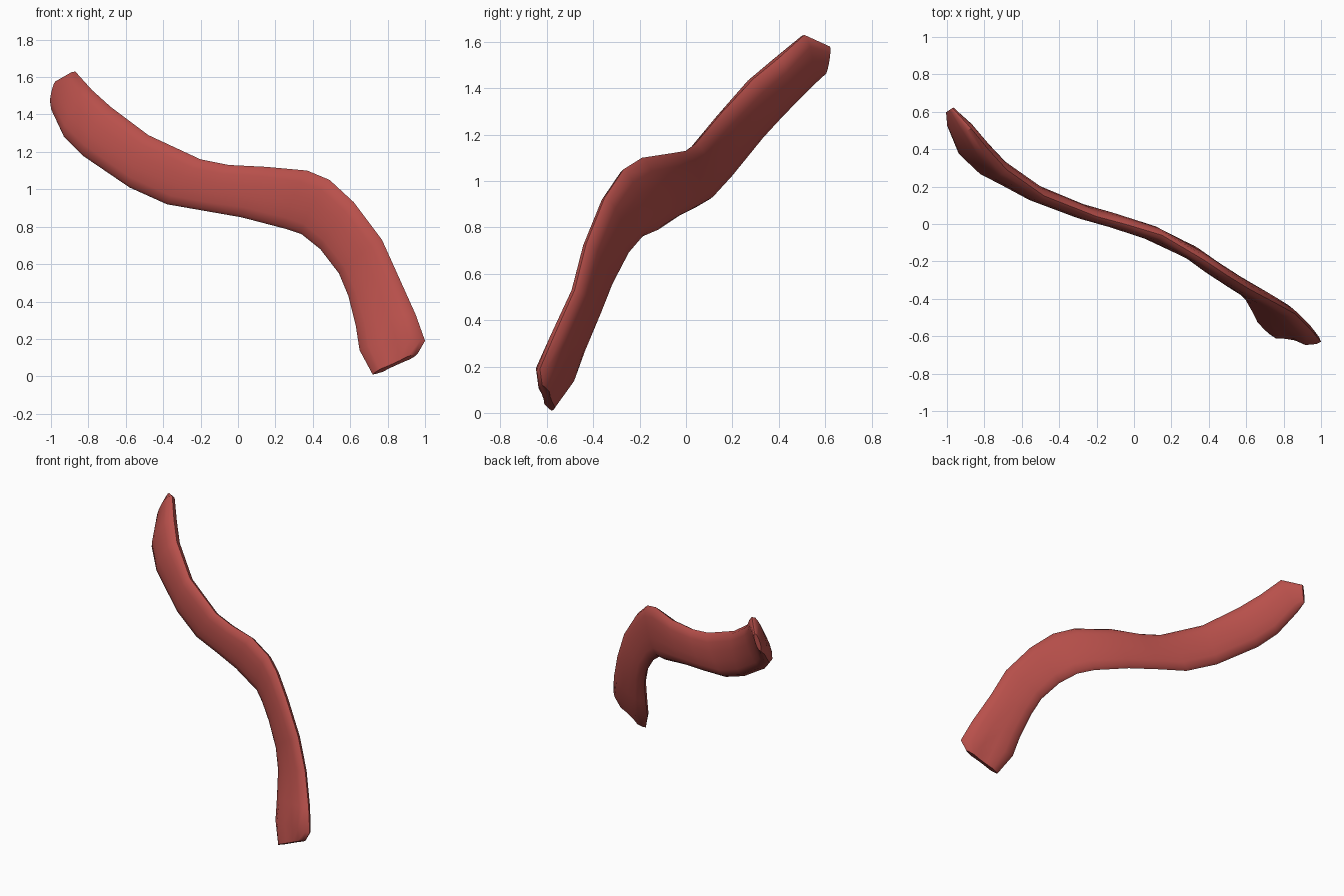
import bpy, bmesh, math
from mathutils import Vector

cube = bpy.data.objects.get("Cube")
if cube:
    bpy.data.objects.remove(cube)

# One flesh red material
red = bpy.data.materials.new("flesh_red")
red.use_nodes = True
colour = (0.48, 0.08, 0.07, 1)
red.diffuse_color = colour
red.node_tree.nodes["Principled BSDF"].inputs["Base Color"].default_value = colour

# Cross-sections along the strap: upper edge, lower edge, thickness
SECTIONS = [
    ((-.97, .62, 1.58), (-1, .60, 1.46), .03),
    ((-.87, .51, 1.63), (-.99, .54, 1.41), .08),
    ((-.78, .40, 1.53), (-.93, .40, 1.28), .11),
    ((-.68, .29, 1.44), (-.83, .31, 1.18), .11),
    ((-.48, .15, 1.29), (-.58, .18, 1.01), .09),
    ((-.20, .04, 1.16), (-.38, .10, .92), .08),
    ((-.05, 0, 1.13), (-.18, .04, .885), .08),
    ((.15, -.06, 1.12), (.02, -.03, .85), .08),
    ((.37, -.19, 1.10), (.25, -.12, .79), .08),
    ((.49, -.27, 1.05), (.34, -.19, .76), .08),
    ((.62, -.35, .93), (.44, -.26, .68), .08),
    ((.77, -.43, .73), (.54, -.33, .55), .08),
    ((.86, -.48, .53), (.59, -.38, .43), .08),
    ((.95, -.57, .33), (.63, -.45, .27), .09),
    ((1, -.63, .19), (.65, -.50, .14), .11),
    ((.96, -.62, .12), (.72, -.58, .01), .06),
]
SIDES = 14


def build_strap(name):
    bm = bmesh.new()
    mids = [(Vector(u) + Vector(l)) / 2 for u, l, _ in SECTIONS]
    last = len(SECTIONS) - 1
    rings = []
    for i, (u, l, thick) in enumerate(SECTIONS):
        width = (Vector(u) - Vector(l)) / 2
        along = mids[min(i + 1, last)] - mids[max(i - 1, 0)]
        normal = along.cross(width).normalized()
        ring = []
        for k in range(SIDES):
            a = math.tau * k / SIDES
            c, s = math.cos(a), math.sin(a)
            bulge = math.copysign(abs(s) ** .8, s) * thick / 2
            # Furrows near the torn lower end
            if i >= last - 1:
                bulge *= .8 + .3 * math.cos(9 * c)
            ring.append(bm.verts.new(mids[i] + width * c + normal * bulge))
        rings.append(ring)
    for a, b in zip(rings, rings[1:]):
        for k in range(SIDES):
            n = (k + 1) % SIDES
            bm.faces.new((a[k], a[n], b[n], b[k]))
    bm.faces.new(rings[0])
    bm.faces.new(rings[-1])
    bmesh.ops.recalc_face_normals(bm, faces=bm.faces[:])
    mesh = bpy.data.meshes.new(name)
    bm.to_mesh(mesh)
    bm.free()
    mesh.materials.append(red)
    obj = bpy.data.objects.new(name, mesh)
    bpy.context.collection.objects.link(obj)
    return obj


strap = build_strap("muscle_strap")
bpy.context.view_layer.objects.active = strap
strap.select_set(True)
bpy.ops.object.shade_smooth_by_angle(angle=math.radians(50))
